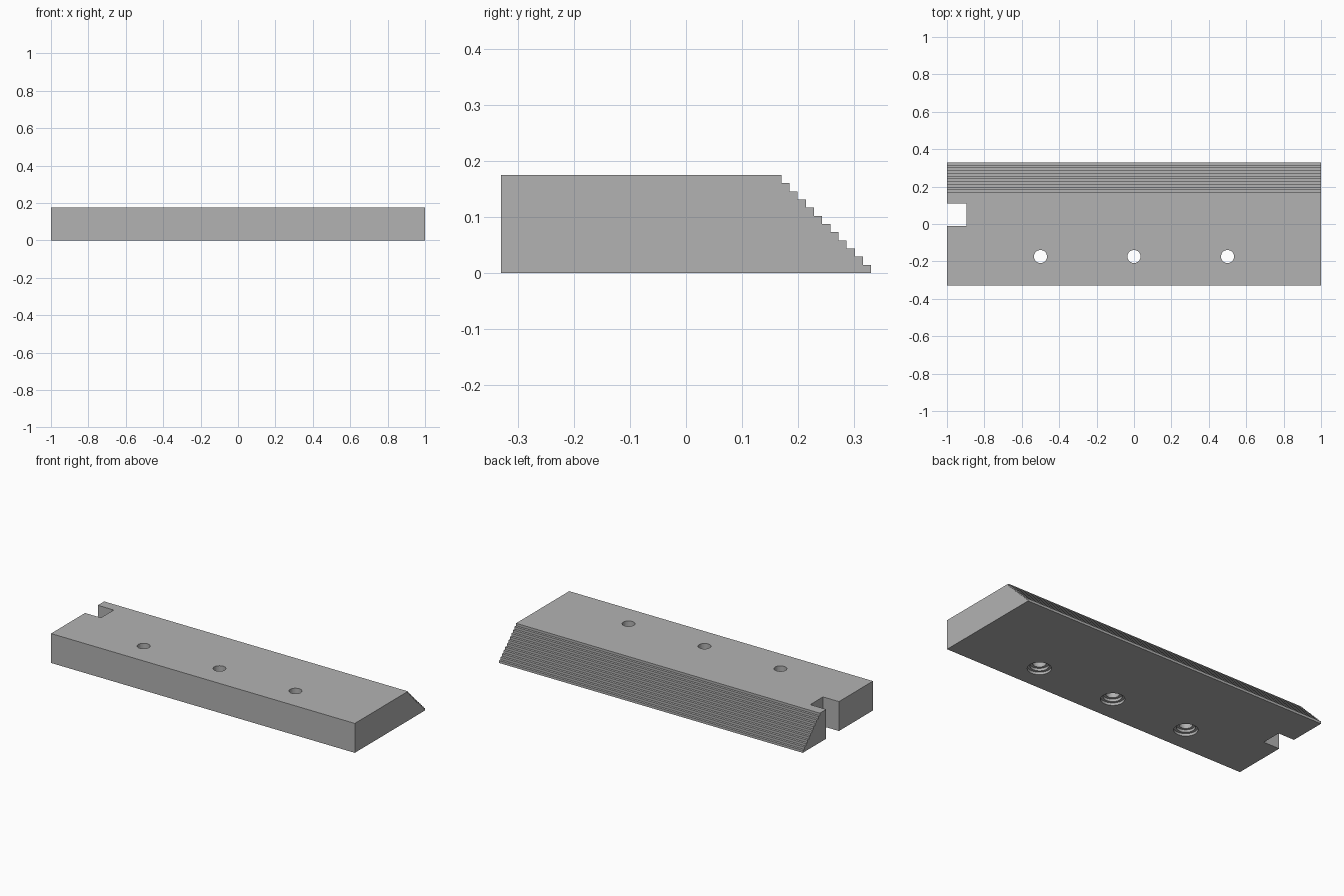
import bpy
import bmesh
import math

cube = bpy.data.objects.get("Cube")
if cube:
    bpy.data.objects.remove(cube, do_unlink=True)

LENGTH, FRONT, BACK, HEIGHT = 2.0, -0.33, 0.33, 0.175
STEPS = 12
RISE = HEIGHT / STEPS            # height of one step
RUN = 0.16 / (STEPS - 1)         # depth of one step

grey = bpy.data.materials.new("light grey")
grey.use_nodes = True
colour = (0.448, 0.448, 0.448, 1)
grey.diffuse_color = colour
grey.node_tree.nodes["Principled BSDF"].inputs["Base Color"].default_value = colour


def make_object(name, bm):
    bmesh.ops.recalc_face_normals(bm, faces=bm.faces[:])
    mesh = bpy.data.meshes.new(name)
    bm.to_mesh(mesh)
    bm.free()
    mesh.materials.append(grey)
    obj = bpy.data.objects.new(name, mesh)
    bpy.context.collection.objects.link(obj)
    return obj


def extrude_x(name, profile, x0, x1):
    """Solid from a closed (y, z) profile."""
    bm = bmesh.new()
    face = bm.faces.new([bm.verts.new((x0, y, z)) for y, z in profile])
    new = bmesh.ops.extrude_face_region(bm, geom=[face])["geom"]
    bmesh.ops.translate(bm, vec=(x1 - x0, 0, 0),
                        verts=[v for v in new if isinstance(v, bmesh.types.BMVert)])
    return make_object(name, bm)


def lathe(name, profile, x, y, sides=32):
    """Capped solid of revolution from (radius, z) points."""
    bm = bmesh.new()
    rings = [[bm.verts.new((x + r * math.cos(2 * math.pi * i / sides),
                            y + r * math.sin(2 * math.pi * i / sides), z))
              for i in range(sides)] for r, z in profile]
    for a, b in zip(rings, rings[1:]):
        for i in range(sides):
            j = (i + 1) % sides
            bm.faces.new((a[i], a[j], b[j], b[i]))
    bm.faces.new(rings[0])
    bm.faces.new(rings[-1])
    return make_object(name, bm)


# Plank with a stepped bevel along its back edge
outline = [(FRONT, 0)]
for k in range(STEPS):
    y = BACK - k * RUN
    outline += [(y, k * RISE), (y, (k + 1) * RISE)]
outline.append((FRONT, HEIGHT))
plank = extrude_x("stepped_plank", outline, -LENGTH / 2, LENGTH / 2)

# Notch in the right end
cutters = [extrude_x("notch_cutter", [(-0.01, -0.1), (0.11, -0.1), (0.11, 0.3), (-0.01, 0.3)],
                     -1.1, -0.895)]

# Screw holes, widened in two steps from below
hole = [(0.064, -0.1), (0.064, RISE), (0.0495, RISE), (0.0495, 2 * RISE),
        (0.035, 2 * RISE), (0.035, 0.3)]
cutters += [lathe("screw_hole_cutter", hole, x, -0.174) for x in (-0.5, 0, 0.5)]

# Cut, bake the result and drop the cutters
for cutter in cutters:
    cutter.hide_render = True
    mod = plank.modifiers.new(cutter.name, 'BOOLEAN')
    mod.operation = 'DIFFERENCE'
    mod.solver = 'EXACT'
    mod.object = cutter
bpy.context.view_layer.update()
baked = bpy.data.meshes.new_from_object(plank.evaluated_get(bpy.context.evaluated_depsgraph_get()))
plank.modifiers.clear()
plank.data = baked
baked.name = "stepped_plank"
for cutter in cutters:
    bpy.data.objects.remove(cutter, do_unlink=True)
